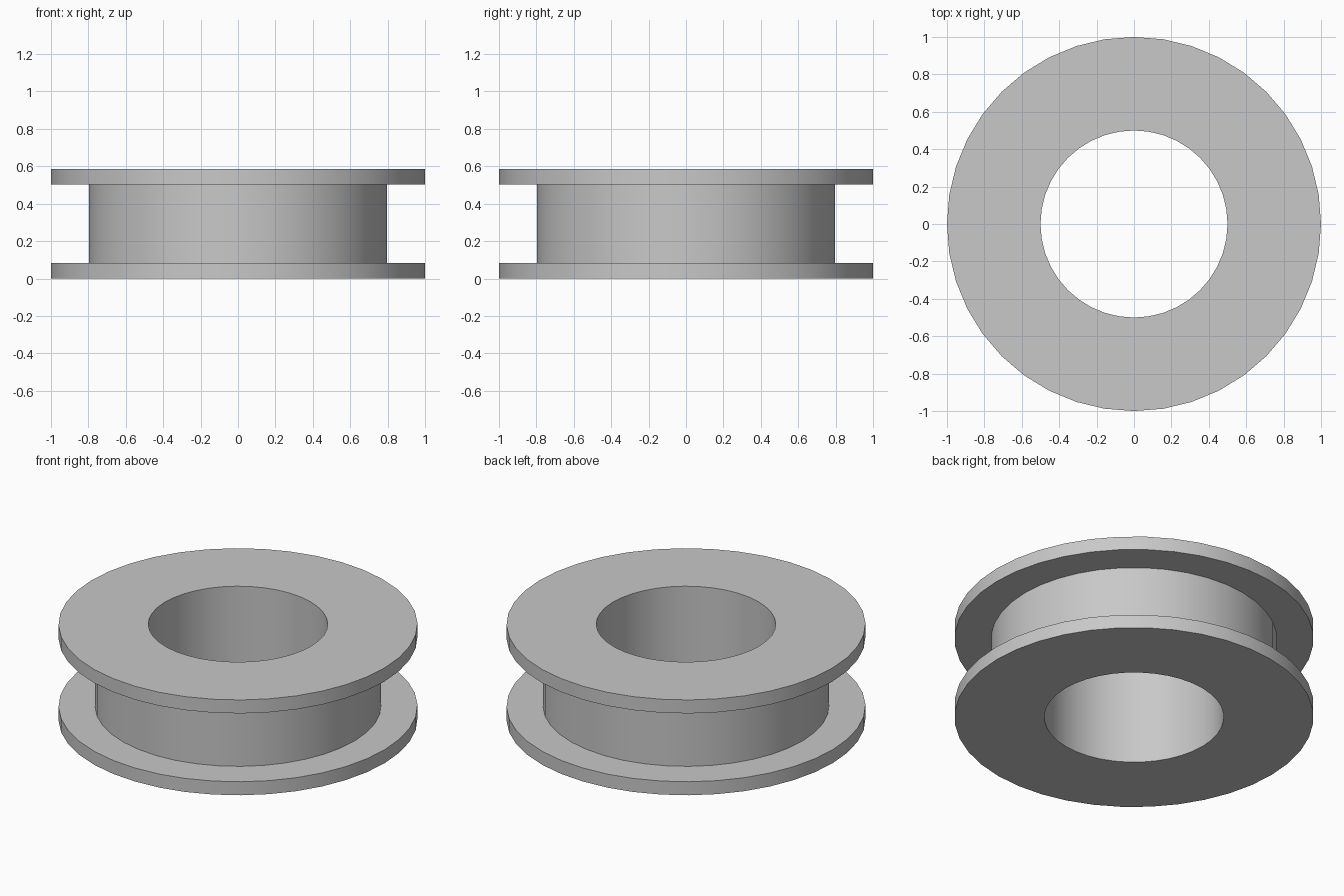
import bpy
import bmesh
from math import radians, tau
from mathutils import Matrix

cube = bpy.data.objects.get("Cube")
if cube:
    bpy.data.objects.remove(cube, do_unlink=True)

SEGMENTS = 40
HEIGHT = 0.586
FLANGE = 0.083
BORE, HUB, RIM = 0.5, 0.797, 1.0

# One plain grey for the whole part
grey = bpy.data.materials.new("light grey")
grey.use_nodes = True
colour = (0.58, 0.58, 0.58, 1)
grey.diffuse_color = colour
grey.node_tree.nodes["Principled BSDF"].inputs["Base Color"].default_value = colour


def lathe(name, profile):
    """Revolve a closed (radius, height) outline around z."""
    bm = bmesh.new()
    rings = []
    for i in range(SEGMENTS):
        turn = Matrix.Rotation(tau * i / SEGMENTS, 3, "Z")
        rings.append([bm.verts.new(turn.col[0] * r + turn.col[2] * z)
                      for r, z in profile])
    for a, b in zip(rings, rings[1:] + rings[:1]):
        for j in range(len(profile)):
            k = (j + 1) % len(profile)
            bm.faces.new((a[j], b[j], b[k], a[k]))
    bmesh.ops.recalc_face_normals(bm, faces=bm.faces)
    mesh = bpy.data.meshes.new(name)
    bm.to_mesh(mesh)
    bm.free()
    mesh.materials.append(grey)
    obj = bpy.data.objects.new(name, mesh)
    bpy.context.collection.objects.link(obj)
    return obj


# Lower half of the outline: bore, flange rim, then hub; mirrored for the top
lower = [(BORE, 0), (RIM, 0), (RIM, FLANGE), (HUB, FLANGE)]
upper = [(r, HEIGHT - z) for r, z in reversed(lower)]
spool = lathe("flanged_spool", lower + upper)

# Smooth round walls, crisp rims
bpy.ops.object.select_all(action="DESELECT")
spool.select_set(True)
bpy.context.view_layer.objects.active = spool
bpy.ops.object.shade_smooth_by_angle(angle=radians(30))
